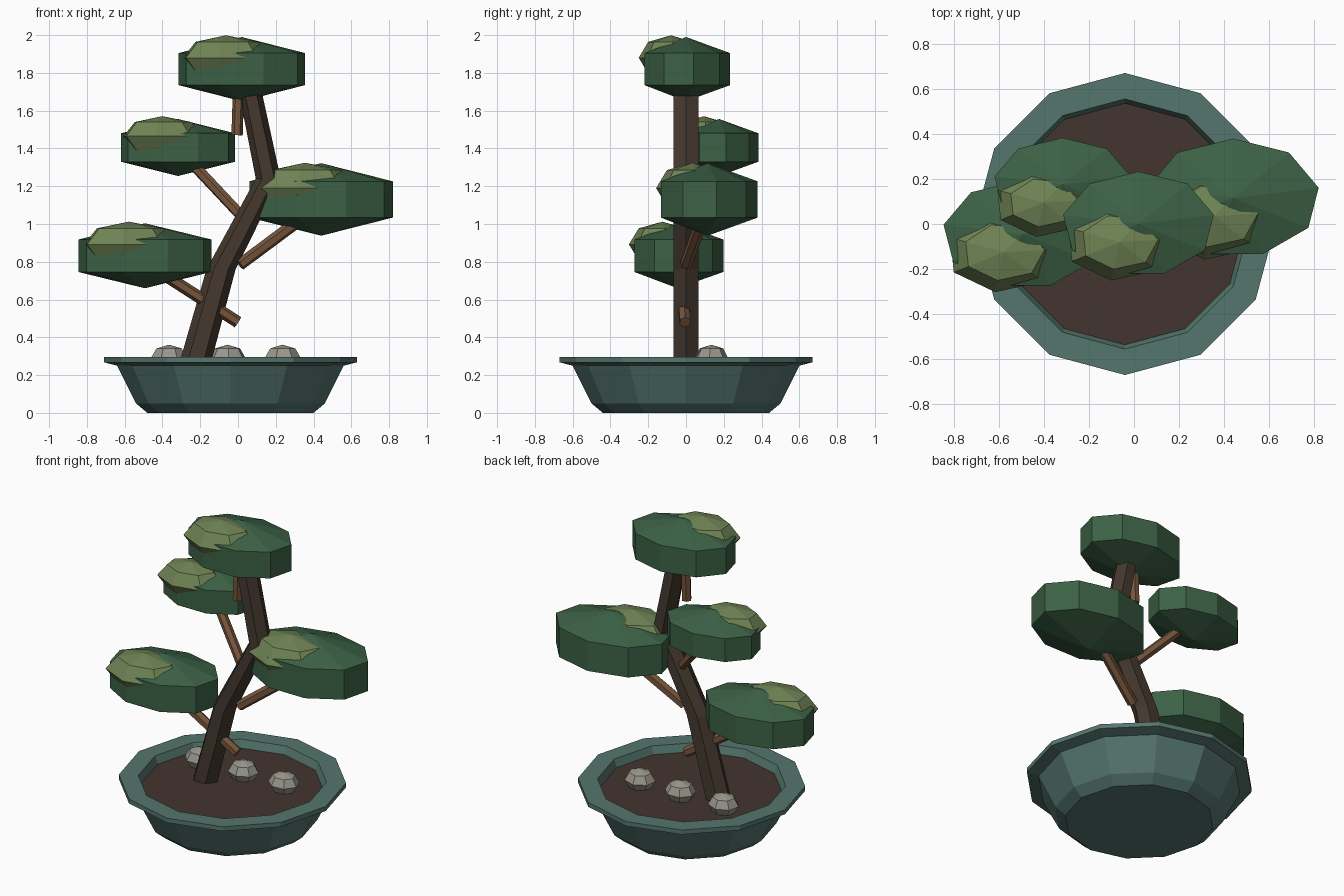
import bpy, bmesh, math
from mathutils import Vector, Matrix

if "Cube" in bpy.data.objects:
    bpy.data.objects.remove(bpy.data.objects["Cube"])


def mat(name, rgb):
    m = bpy.data.materials.new(name)
    m.diffuse_color = (*rgb, 1)
    m.use_nodes = True
    m.node_tree.nodes["Principled BSDF"].inputs["Base Color"].default_value = m.diffuse_color
    return m


GLAZE = mat("glaze", (0.09, 0.18, 0.155))
SOIL = mat("soil", (0.055, 0.035, 0.028))
BARK = mat("bark", (0.06, 0.04, 0.028))
TWIG = mat("twig", (0.18, 0.09, 0.045))
LEAF = mat("leaf", (0.045, 0.12, 0.06))
NEW_LEAF = mat("new_leaf", (0.16, 0.23, 0.09))
STONE = mat("stone", (0.32, 0.31, 0.26))


def finish(bm, name, material):
    bmesh.ops.recalc_face_normals(bm, faces=bm.faces)
    me = bpy.data.meshes.new(name)
    bm.to_mesh(me)
    bm.free()
    me.materials.append(material)
    ob = bpy.data.objects.new(name, me)
    bpy.context.collection.objects.link(ob)
    return ob


def rings_mesh(name, rings, n, material):
    """Skin a stack of elliptical rings (centre, rx, ry) and cap both ends."""
    bm = bmesh.new()
    loops = []
    for (x, y, z), rx, ry in rings:
        loops.append([bm.verts.new((x + rx * math.cos(2 * math.pi * i / n),
                                    y + ry * math.sin(2 * math.pi * i / n), z))
                      for i in range(n)])
    for a, b in zip(loops, loops[1:]):
        for i in range(n):
            j = (i + 1) % n
            bm.faces.new((a[i], a[j], b[j], b[i]))
    bm.faces.new(loops[0])
    bm.faces.new(loops[-1])
    return finish(bm, name, material)


def blob(name, centre, radii, seg, rings, material, turn=0.0):
    bm = bmesh.new()
    bmesh.ops.create_uvsphere(bm, u_segments=seg, v_segments=rings, radius=1)
    m = Matrix.Translation(centre) @ Matrix.Diagonal((*radii, 1)) @ Matrix.Rotation(turn, 4, 'Z')
    bmesh.ops.transform(bm, matrix=m, verts=bm.verts)
    return finish(bm, name, material)


def rod(name, a, b, r, material):
    a, b = Vector(a), Vector(b)
    bm = bmesh.new()
    bmesh.ops.create_cone(bm, cap_ends=True, segments=6, radius1=r, radius2=r,
                          depth=(b - a).length)
    rot = (b - a).to_track_quat('Z', 'Y').to_matrix().to_4x4()
    bmesh.ops.transform(bm, matrix=Matrix.Translation((a + b) / 2) @ rot, verts=bm.verts)
    return finish(bm, name, material)


# Twelve-sided pot with flared rim and recessed inside
PX = -0.04
profile = [(0.44, 0), (0.50, 0.05), (0.52, 0.09), (0.60, 0.25), (0.67, 0.268),
           (0.67, 0.297), (0.555, 0.297), (0.53, 0.23)]
rings_mesh("pot", [((PX, 0, z), r, r) for r, z in profile], 12, GLAZE)
rings_mesh("soil", [((PX, 0, z), 0.536, 0.536) for z in (0.235, 0.248)], 12, SOIL)

# Zigzag trunk
rings_mesh("trunk", [((-0.235, 0, 0.235), 0.084, 0.075), ((-0.09, 0, 0.76), 0.077, 0.075),
                     ((0.16, 0, 1.24), 0.066, 0.075), ((0.055, 0, 1.75), 0.06, 0.075)],
           6, BARK)

# Branches
rod("branch_low_left", (0.0, -0.005, 0.48), (-0.42, -0.03, 0.75), 0.032, TWIG)
rod("branch_right", (0.01, 0, 0.785), (0.38, 0.1, 1.06), 0.032, TWIG)
rod("branch_high_left", (0.03, 0.01, 1.03), (-0.28, 0.16, 1.36), 0.03, TWIG)
rod("branch_top", (-0.005, 0, 1.47), (0.005, 0, 1.78), 0.03, TWIG)

# Foliage pads, each with a lighter tuft showing through the top
pads = {
    "low_left": ((-0.493, -0.045, 0.832), (0.413, 0.28, 0.172)),
    "right": ((0.44, 0.115, 1.13), (0.445, 0.305, 0.192)),
    "high_left": ((-0.317, 0.175, 1.405), (0.354, 0.24, 0.151)),
    "top": ((0.02, 0, 1.82), (0.392, 0.269, 0.17)),
}
for name, (c, r) in pads.items():
    blob("foliage_" + name, c, r, 9, 3, LEAF)
    blob("tuft_" + name, (c[0] - 0.085, c[1] - 0.08, c[2] + 0.06),
         (r[0] * 0.62, r[1] * 0.64, r[2] * 0.7), 7, 4, NEW_LEAF, 0.3)

# Stones on the soil
for i, x in enumerate((-0.365, -0.055, 0.235)):
    blob(f"stone_{i + 1}", (x, 0.135, 0.293), (0.097, 0.087, 0.068), 7, 4, STONE, i * 0.5)
